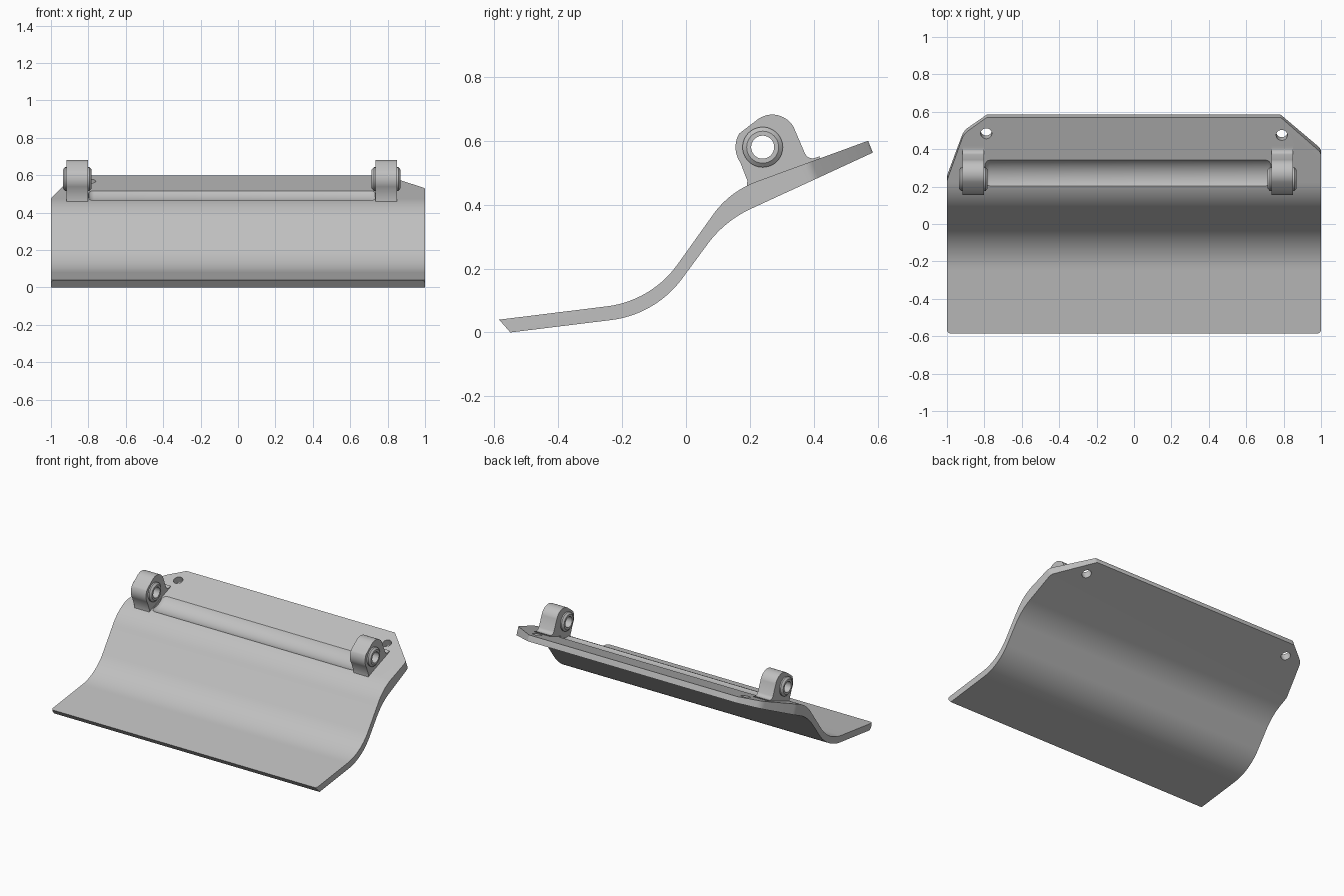
import bpy, bmesh, math
from mathutils import Vector, Matrix

if "Cube" in bpy.data.objects:
    bpy.data.objects.remove(bpy.data.objects["Cube"], do_unlink=True)

grey = bpy.data.materials.new("plain grey")
grey.use_nodes = True
GREY = (0.53, 0.53, 0.53, 1)
grey.diffuse_color = GREY
grey.node_tree.nodes["Principled BSDF"].inputs["Base Color"].default_value = GREY

PIVOT = (0.24, 0.58)


def fillet(corners, steps=14):
    """Polygon from (a, b, tangent length) corners, rounded by arcs."""
    pts, n = [], len(corners)
    for i, (a, b, t) in enumerate(corners):
        p = Vector((a, b))
        if not t:
            pts.append(p)
            continue
        u = (Vector(corners[i - 1][:2]) - p).normalized()
        w = (Vector(corners[(i + 1) % n][:2]) - p).normalized()
        half = u.angle(w) / 2
        centre = p + (u + w).normalized() * (t / math.cos(half))
        s, e = p + u * t - centre, p + w * t - centre
        turn = s.angle_signed(e)
        for k in range(steps + 1):
            pts.append(centre + Matrix.Rotation(-turn * k / steps, 2) @ s)
    return pts


def arc(centre, r, start, end, steps):
    angles = [math.radians(start + (end - start) * k / steps) for k in range(steps + 1)]
    return [Vector((centre[0] + r * math.cos(a), centre[1] + r * math.sin(a))) for a in angles]


def make(name, bm):
    bmesh.ops.recalc_face_normals(bm, faces=bm.faces)
    mesh = bpy.data.meshes.new(name)
    bm.to_mesh(mesh)
    bm.free()
    mesh.materials.append(grey)
    ob = bpy.data.objects.new(name, mesh)
    bpy.context.collection.objects.link(ob)
    return ob


def prism(name, pts, x0, x1):
    """Extrude a (y, z) outline along x."""
    bm = bmesh.new()
    face = bm.faces.new([bm.verts.new((x0, p[0], p[1])) for p in pts])
    new = bmesh.ops.extrude_face_region(bm, geom=[face])["geom"]
    bmesh.ops.translate(bm, vec=(x1 - x0, 0, 0),
                        verts=[v for v in new if isinstance(v, bmesh.types.BMVert)])
    return make(name, bm)


def lathe(name, profile, closed=False, steps=48):
    """Spin an (x, radius) profile about the pivot axis."""
    bm = bmesh.new()
    rings = []
    for k in range(steps):
        a = 2 * math.pi * k / steps
        rings.append([bm.verts.new((x, PIVOT[0] + r * math.cos(a), PIVOT[1] + r * math.sin(a)))
                      for x, r in profile])
    m = len(profile)
    for k in range(steps):
        p, q = rings[k], rings[(k + 1) % steps]
        for i in range(m if closed else m - 1):
            j = (i + 1) % m
            bm.faces.new((p[i], p[j], q[j], q[i]))
    if not closed:
        bm.faces.new([r[0] for r in rings])
        bm.faces.new([r[-1] for r in rings])
    return make(name, bm)


def boolean(ob, cutter, operation="DIFFERENCE"):
    """Apply a boolean and drop the cutter."""
    mod = ob.modifiers.new("cut", "BOOLEAN")
    mod.object, mod.operation, mod.solver = cutter, operation, "EXACT"
    cutter.hide_render = True
    deps = bpy.context.evaluated_depsgraph_get()
    mesh = bpy.data.meshes.new_from_object(ob.evaluated_get(deps))
    ob.modifiers.clear()
    ob.data = mesh
    bpy.data.objects.remove(cutter, do_unlink=True)


def smooth(ob):
    bpy.ops.object.select_all(action="DESELECT")
    ob.select_set(True)
    bpy.context.view_layer.objects.active = ob
    bpy.ops.object.shade_smooth_by_angle(angle=math.radians(30))


# Curved plate section, tapering towards the back
plate = prism("curved_plate", fillet([
    (-0.585, 0.04, 0), (-0.108, 0.099, 0.14), (0.137, 0.442, 0.09), (0.57, 0.60, 0),
    (0.585, 0.563, 0), (0.121, 0.349, 0.09), (-0.095, 0.056, 0.14), (-0.55, 0, 0)]), -1.02, 1.02)

# Plan outline: clipped back corners, edges square to the sloping back
outline = fillet([
    (-1, -0.585, 0.02), (1, -0.585, 0.02), (1, 0.37, 0.02), (0.77, 0.6, 0.03),
    (-0.77, 0.6, 0.03), (-0.91, 0.485, 0.03), (-1, 0.2, 0.02)], 5)
bm = bmesh.new()
loops = []
for z in (-0.3, 0.9):
    loops.append([bm.verts.new((p.x, p.y - (0.4 * (z - 0.56) if p.y > 0 else 0), z)) for p in outline])
for i in range(len(outline)):
    j = (i + 1) % len(outline)
    bm.faces.new((loops[0][i], loops[0][j], loops[1][j], loops[1][i]))
bm.faces.new(loops[0])
bm.faces.new(loops[1])
boolean(plate, make("outline_cutter", bm), "INTERSECT")

# Rounded clearance groove around the hinge axis
boolean(plate, lathe("groove_cutter", [
    (-0.80, 0.09), (-0.797, 0.107), (-0.785, 0.117), (-0.77, 0.12),
    (0.705, 0.12), (0.72, 0.117), (0.732, 0.107), (0.735, 0.09)], steps=96))

# Two bolt holes square to the back slope
for x, y in ((-0.79, 0.485), (0.79, 0.475)):
    bm = bmesh.new()
    bmesh.ops.create_cone(bm, cap_ends=True, segments=32, radius1=0.03, radius2=0.03, depth=0.3,
                          matrix=Matrix.Translation((x, y, 0.565)) @ Matrix.Rotation(0.36, 4, "X"))
    boolean(plate, make("hole_cutter", bm))
smooth(plate)

# Hinge lugs with bushings
foot = fillet([(0.342, 0.631, 0), (0.382, 0.538, 0.025), (0.42, 0.552, 0), (0.41, 0.525, 0),
               (0.19, 0.44, 0)], 6)
lug_outline = (arc(PIVOT, 0.085, 215, 150, 10) + arc((0.27, 0.605), 0.077, 130, 22, 16)
               + foot + [Vector((0.192, 0.475))])
for side, x in (("right", -0.859), ("left", 0.792)):
    lug = prism(side + "_hinge_lug", lug_outline, x - 0.057, x + 0.057)
    boolean(lug, lathe("bore_cutter", [(x - 0.1, 0.06), (x + 0.1, 0.06)]))
    smooth(lug)
    bush = lathe(side + "_bushing", [
        (x - 0.077, 0.036), (x - 0.077, 0.05), (x - 0.066, 0.063), (x + 0.066, 0.063),
        (x + 0.077, 0.05), (x + 0.077, 0.036)], closed=True)
    smooth(bush)
